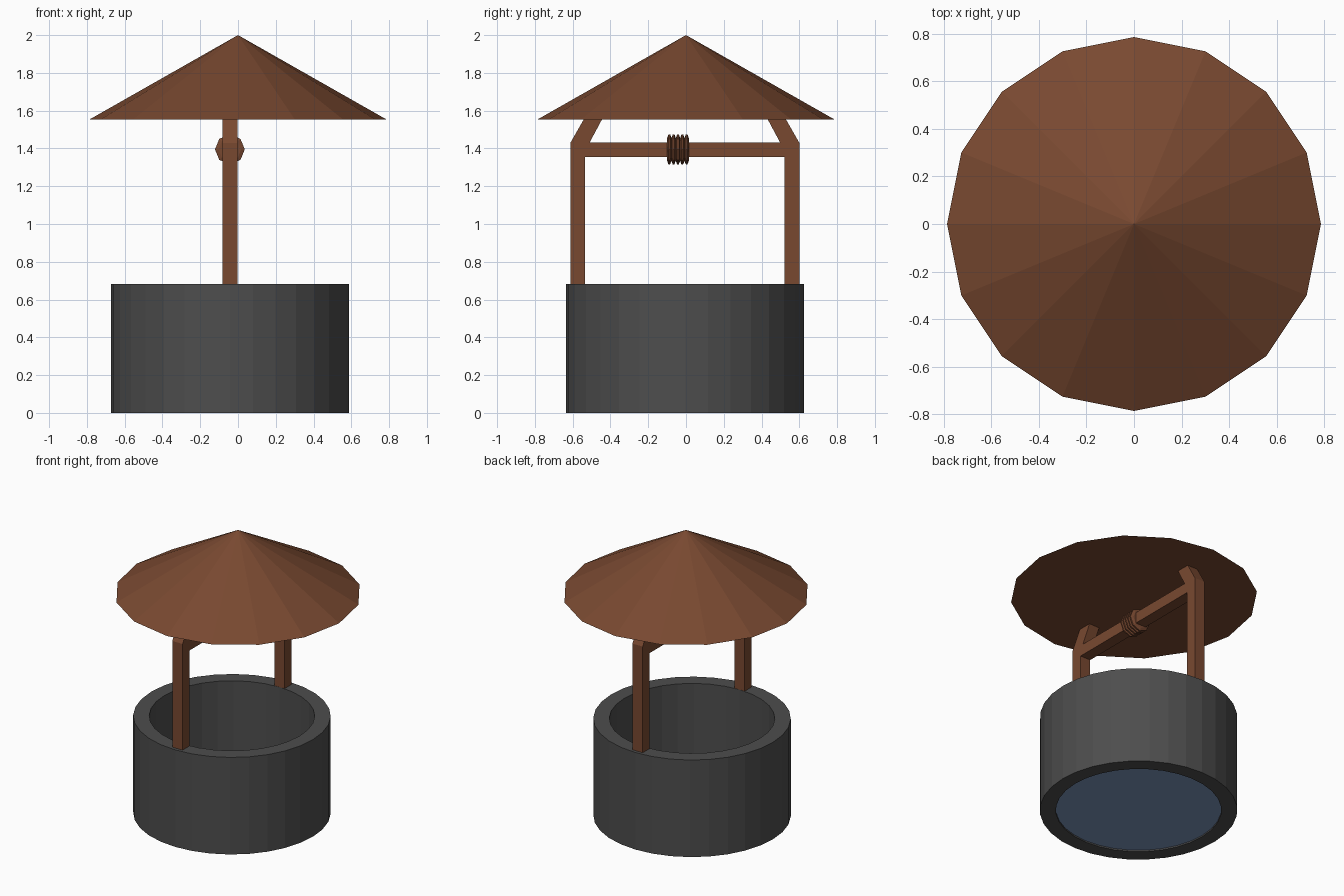
import bpy, bmesh, math
from mathutils import Vector

cube = bpy.data.objects.get("Cube")
if cube:
    bpy.data.objects.remove(cube, do_unlink=True)

CX, CY = -0.043, -0.006   # centre of the well below the roof


def material(name, rgb):
    m = bpy.data.materials.new(name)
    m.use_nodes = True
    m.diffuse_color = (*rgb, 1)
    m.node_tree.nodes["Principled BSDF"].inputs["Base Color"].default_value = (*rgb, 1)
    return m


wood = material("brown wood", (0.19, 0.066, 0.03))
stone = material("dark grey stone", (0.075, 0.075, 0.075))
water = material("blue water", (0.2, 0.3, 0.5))


def finish(name, bm, mat, loc=(0, 0, 0)):
    bmesh.ops.recalc_face_normals(bm, faces=bm.faces)
    mesh = bpy.data.meshes.new(name)
    bm.to_mesh(mesh)
    bm.free()
    mesh.materials.append(mat)
    ob = bpy.data.objects.new(name, mesh)
    ob.location = loc
    bpy.context.collection.objects.link(ob)
    return ob


def lathe(name, profile, sides, mat, loc, closed):
    """Revolve (radius, height) points around z; cap the ends if not closed."""
    bm = bmesh.new()
    rings = [[bm.verts.new((r * math.cos(math.tau * i / sides),
                            r * math.sin(math.tau * i / sides), z))
              for i in range(sides)] for r, z in profile]
    pairs = list(zip(rings, rings[1:]))
    if closed:
        pairs.append((rings[-1], rings[0]))
    else:
        bm.faces.new(rings[0])
        bm.faces.new(rings[-1])
    for a, b in pairs:
        for i in range(sides):
            j = (i + 1) % sides
            bm.faces.new((a[i], a[j], b[j], b[i]))
    return finish(name, bm, mat, loc)


def beam(name, outline, width=0.08):
    """Extrude a (y, z) outline along x."""
    bm = bmesh.new()
    face = bm.faces.new([bm.verts.new((-width / 2, y, z)) for y, z in outline])
    out = bmesh.ops.extrude_face_region(bm, geom=[face])
    verts = [v for v in out["geom"] if isinstance(v, bmesh.types.BMVert)]
    bmesh.ops.translate(bm, verts=verts, vec=Vector((width, 0, 0)))
    return finish(name, bm, wood, (CX, CY, 0))


# Stone ring wall, open at both ends
lathe("stone_wall", [(0.63, 0), (0.63, 0.683), (0.528, 0.683), (0.528, 0)],
      32, stone, (CX, CY, 0), True)

# Water at the bottom
bm = bmesh.new()
bmesh.ops.create_circle(bm, cap_ends=True, segments=32, radius=0.528)
finish("water_surface", bm, water, (CX, CY, 0.01))

# Posts and slanted braces
for side, s in (("front", -1), ("back", 1)):
    beam(side + "_post", [(s * y, z) for y, z in
         ((0.528, 0.6), (0.606, 0.6), (0.606, 1.43), (0.528, 1.43))])
    beam(side + "_brace", [(s * y, z) for y, z in
         ((0.606, 1.43), (0.526, 1.57), (0.43, 1.57), (0.505, 1.43))])

# Crossbar between the posts
beam("crossbar", [(-0.528, 1.355), (0.528, 1.355), (0.528, 1.432), (-0.528, 1.432)])

# Rope wound around the crossbar
turns, pitch = 5, 0.023
profile = []
for k in range(turns):
    profile += [(0.06, k * pitch), (0.079, (k + 0.3) * pitch), (0.079, (k + 0.7) * pitch)]
profile.append((0.06, turns * pitch))
rope = lathe("rope_coil", profile, 8, wood, (CX, 0.015, 1.395), False)
rope.rotation_euler = (math.pi / 2, 0, 0)

# Conical roof
bm = bmesh.new()
bmesh.ops.create_cone(bm, cap_ends=True, cap_tris=False, segments=16,
                      radius1=0.787, radius2=0, depth=0.447)
finish("roof", bm, wood, (0, 0, 1.553 + 0.447 / 2))
